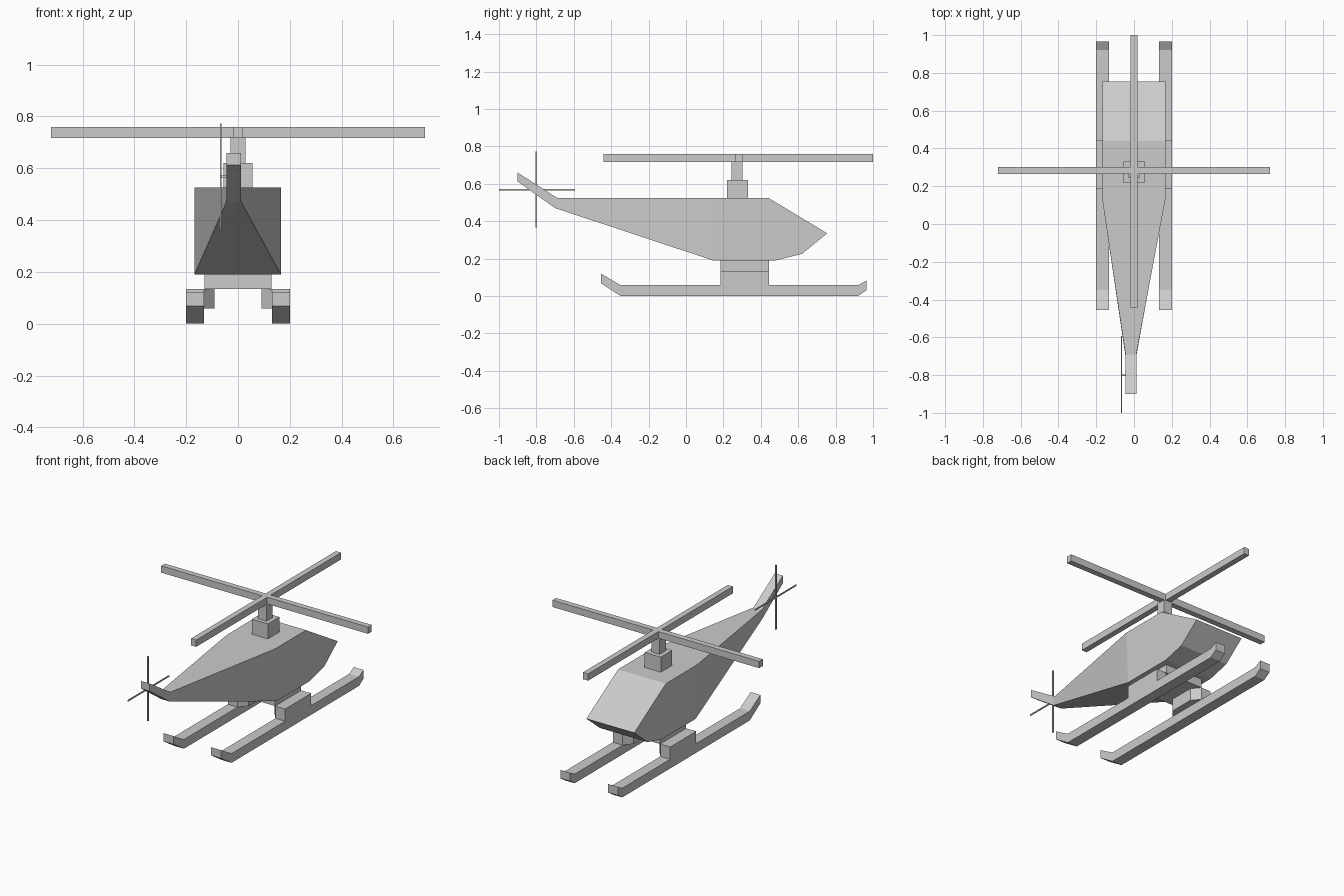
import bpy, bmesh

if "Cube" in bpy.data.objects:
    bpy.data.objects.remove(bpy.data.objects["Cube"])


def make(name, verts, faces):
    mesh = bpy.data.meshes.new(name)
    mesh.from_pydata(verts, [], faces)
    bm = bmesh.new()
    bm.from_mesh(mesh)
    bmesh.ops.recalc_face_normals(bm, faces=bm.faces)
    bm.to_mesh(mesh)
    bm.free()
    obj = bpy.data.objects.new(name, mesh)
    bpy.context.collection.objects.link(obj)
    return obj


def box(name, lo, hi):
    verts = [(x, y, z) for x in (lo[0], hi[0]) for y in (lo[1], hi[1]) for z in (lo[2], hi[2])]
    faces = [(0, 1, 3, 2), (4, 5, 7, 6), (0, 1, 5, 4), (2, 3, 7, 6), (0, 2, 6, 4), (1, 3, 7, 5)]
    return make(name, verts, faces)


def prism(name, lower, upper):
    n = len(lower)
    faces = [tuple(range(n)), tuple(range(n, 2 * n))]
    faces += [(i, (i + 1) % n, n + (i + 1) % n, n + i) for i in range(n)]
    return make(name, lower + upper, faces)


# Fuselage: four-cornered sections (y top, z top, y bottom, z bottom, x left, x right)
sections = [
    (-0.90, 0.66, -0.90, 0.612, -0.045, 0.012),
    (-0.69, 0.525, -0.70, 0.47, -0.045, 0.012),
    (0.13, 0.525, 0.145, 0.19, -0.168, 0.166),
    (0.44, 0.525, 0.48, 0.19, -0.168, 0.166),
    (0.755, 0.335, 0.62, 0.225, -0.168, 0.166),
]
verts, faces = [], []
for yt, zt, yb, zb, xl, xr in sections:
    verts += [(xl, yt, zt), (xr, yt, zt), (xr, yb, zb), (xl, yb, zb)]
for s in range(len(sections) - 1):
    for i in range(4):
        a, b = 4 * s + i, 4 * s + (i + 1) % 4
        faces.append((a, b, b + 4, a + 4))
last = 4 * (len(sections) - 1)
faces += [(0, 1, 2, 3), tuple(range(last, last + 4))]
make("fuselage", verts, faces)

# Main rotor: stepped mast and crossed blades
box("rotor_base", (-0.056, 0.218, 0.52), (0.056, 0.331, 0.62))
box("rotor_mast", (-0.029, 0.243, 0.62), (0.029, 0.303, 0.72))
box("rotor_blade_across", (-0.721, 0.265, 0.717), (0.721, 0.301, 0.76))
box("rotor_blade_along", (-0.018, -0.442, 0.717), (0.018, 1.0, 0.76))

# Tail rotor: axle and crossed thin blades
box("tail_rotor_axle", (-0.067, -0.804, 0.564), (-0.04, -0.796, 0.572))
box("tail_rotor_blade_upright", (-0.070, -0.804, 0.365), (-0.064, -0.796, 0.772))
box("tail_rotor_blade_level", (-0.070, -1.0, 0.564), (-0.064, -0.593, 0.572))

# Landing gear: cross beam, chamfered legs and upturned skids
box("cross_beam", (-0.13, 0.184, 0.135), (0.13, 0.443, 0.192))
skid = [(-0.455, 0.12), (-0.455, 0.068), (-0.35, 0), (0.92, 0),
        (0.965, 0.03), (0.965, 0.083), (0.92, 0.058), (-0.35, 0.058)]
leg = [(0.20, 0.184), (0.20, 0.443), (0.132, 0.443), (0.09, 0.393), (0.09, 0.234), (0.132, 0.184)]
for side, s in (("left", -1), ("right", 1)):
    prism(side + "_skid", [(s * 0.132, y, z) for y, z in skid], [(s * 0.20, y, z) for y, z in skid])
    prism(side + "_leg", [(s * x, y, 0.058) for x, y in leg], [(s * x, y, 0.135) for x, y in leg])
